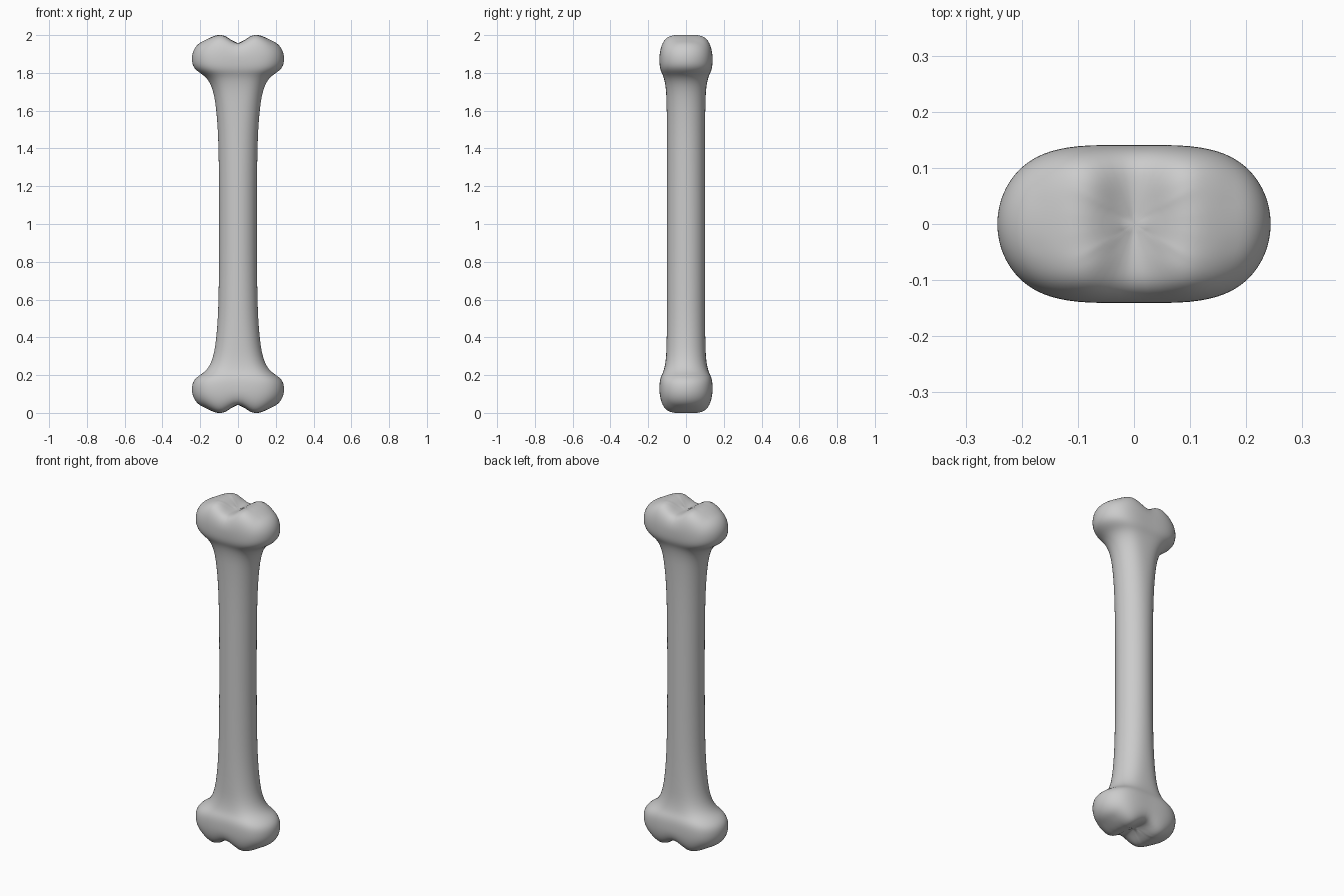
import bpy, bmesh, math

if "Cube" in bpy.data.objects:
    bpy.data.objects.remove(bpy.data.objects["Cube"])

SIDES = 48
EQ = 1.875          # height of the widest line of the upper head
# (height, half spacing of the two lobes, lobe radius) for the upper half
RINGS = [(1.0, 0, .1), (1.2, 0, .1), (1.4, .003, .1), (1.5, .006, .101),
         (1.58, .011, .102), (1.65, .017, .104), (1.70, .025, .106), (1.74, .034, .111),
         (1.77, .046, .118), (1.79, .060, .126), (1.805, .076, .134),
         (1.825, .092, .141), (1.85, .099, .144), (EQ, .1, .1445)]
# dome height across x: notch in the middle, a peak on each side
DOME = [(0, .080), (.03, .094), (.055, .114), (.08, .127), (.105, .129),
        (.14, .119), (.175, .108), (.3, .106)]


def dome_height(x):
    x = abs(x)
    for (x0, h0), (x1, h1) in zip(DOME, DOME[1:]):
        if x <= x1:
            return h0 + (h1 - h0) * (x - x0) / (x1 - x0)
    return DOME[-1][1]


def outline(c, r):
    """Rounded two-lobed outline with a slight waist."""
    pts = []
    for i in range(SIDES):
        a = 2 * math.pi * i / SIDES
        x = r * math.cos(a) + c * math.tanh(3 * math.cos(a)) / math.tanh(3)
        waist = 1 - .3 * c * math.exp(-(x / .06) ** 2)
        pts.append((x, r * math.sin(a) * waist))
    return pts


bm = bmesh.new()
loops = []

# shaft flaring into the head
for z, c, r in RINGS:
    loops.append([bm.verts.new((x, y, z - 1)) for x, y in outline(c, r)])

# domed, notched end
rim = outline(RINGS[-1][1], RINGS[-1][2])
N = 12
for k in range(1, N):
    s = 1 - (k / N) ** 2
    g = math.sqrt(1 - s ** 5)
    loops.append([bm.verts.new((x * s, y * s, EQ - 1 + dome_height(x * s) * g))
                  for x, y in rim])

for lo, hi in zip(loops, loops[1:]):
    for i in range(SIDES):
        j = (i + 1) % SIDES
        bm.faces.new((lo[i], lo[j], hi[j], hi[i]))
tip = bm.verts.new((0, 0, EQ - 1 + DOME[0][1]))
for i in range(SIDES):
    bm.faces.new((loops[-1][i], loops[-1][(i + 1) % SIDES], tip))
for f in bm.faces:
    f.smooth = True

mesh = bpy.data.meshes.new("bone")
bm.to_mesh(mesh)
bm.free()
bone = bpy.data.objects.new("bone", mesh)
bpy.context.collection.objects.link(bone)
bone.location.z = 1

# lower half mirrors the upper half
mirror = bone.modifiers.new("mirror", 'MIRROR')
mirror.use_axis = (False, False, True)
mirror.merge_threshold = .001
smooth = bone.modifiers.new("smooth", 'SUBSURF')
smooth.levels = smooth.render_levels = 1
